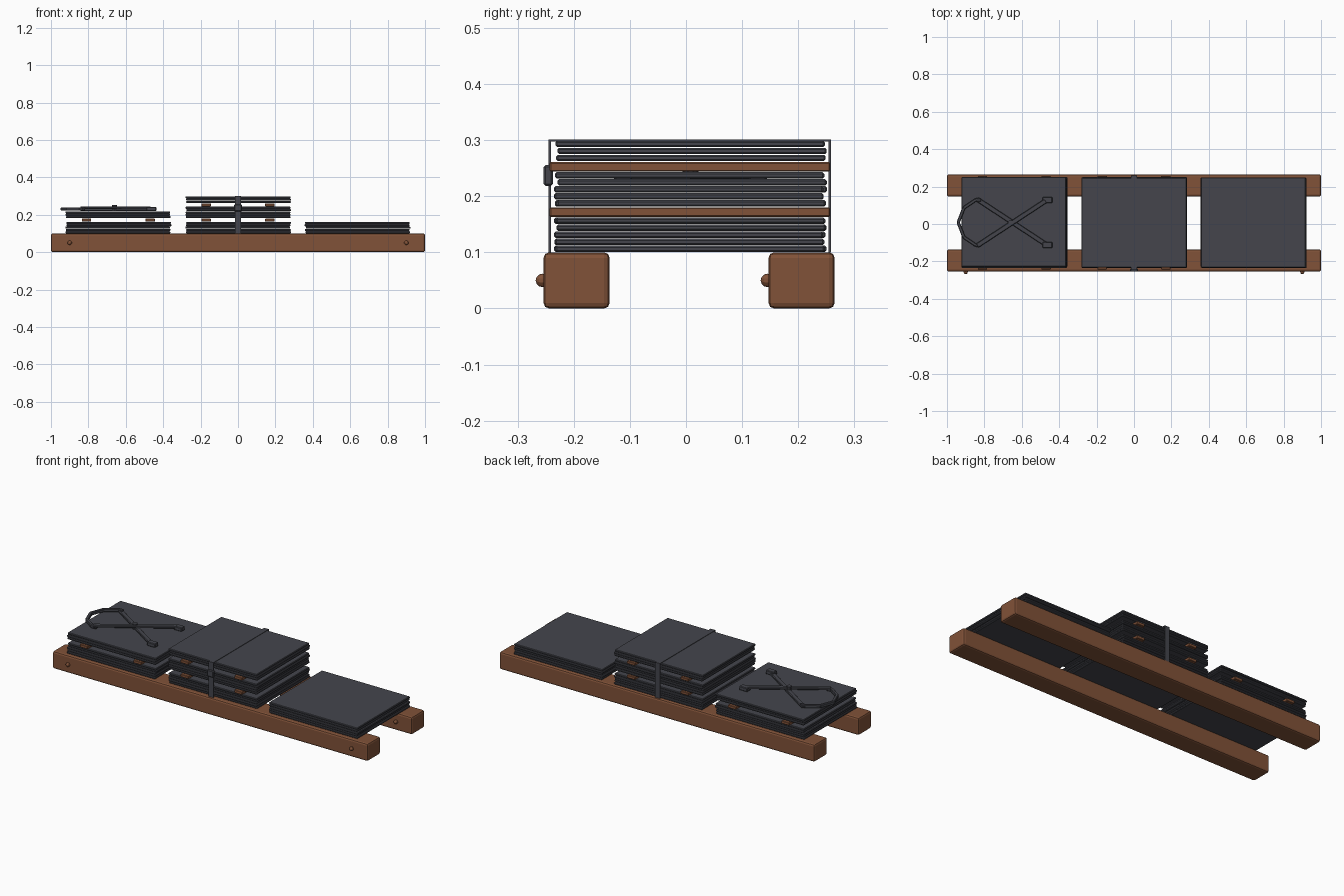
import bpy, bmesh, math, random
from mathutils import Vector, Matrix

random.seed(4)
cube = bpy.data.objects.get("Cube")
if cube:
    bpy.data.objects.remove(cube, do_unlink=True)


def material(name, rgb):
    m = bpy.data.materials.new(name)
    m.use_nodes = True
    m.diffuse_color = (*rgb, 1)
    m.node_tree.nodes["Principled BSDF"].inputs["Base Color"].default_value = (*rgb, 1)
    return m


wood = material("brown wood", (0.22, 0.085, 0.04))
iron = material("dark grey iron", (0.058, 0.06, 0.073))


def finish(name, bm, mat, bevel=0.0, segments=1):
    mesh = bpy.data.meshes.new(name)
    bm.to_mesh(mesh)
    bm.free()
    mesh.materials.append(mat)
    ob = bpy.data.objects.new(name, mesh)
    bpy.context.collection.objects.link(ob)
    if bevel:
        mod = ob.modifiers.new("Bevel", 'BEVEL')
        mod.width, mod.segments = bevel, segments
    return ob


def box(name, centre, size, mat, bevel=0.0, segments=1, turn=0.0):
    bm = bmesh.new()
    bmesh.ops.create_cube(bm, size=1, matrix=Matrix.Diagonal((*size, 1)))
    ob = finish(name, bm, mat, bevel, segments)
    ob.location = centre
    ob.rotation_euler.z = turn
    return ob


def bar(name, a, b, z, width, height):
    """Flat bar lying between two points of the plan."""
    a, b = Vector(a), Vector(b)
    d, mid = b - a, (a + b) / 2
    box(name, (mid.x, mid.y, z), (d.length + width * 0.3, width, height),
        iron, 0.003, 1, math.atan2(d.y, d.x))


# Two support beams with round pegs on their front faces
for side, y in (("front", -0.195), ("back", 0.206)):
    box(side + "_beam", (0, y, 0.05), (2, 0.118, 0.1), wood, 0.01, 2)
    for x in (-0.9, 0.9):
        bm = bmesh.new()
        bmesh.ops.create_uvsphere(bm, u_segments=10, v_segments=6, radius=0.012)
        peg = finish(side + "_peg", bm, wood)
        peg.location = (x, y - 0.061, 0.05)
        peg.rotation_euler.x = math.pi / 2

# Stacks of plates: bundles of sheets parted by wooden spacers
PITCH = 0.0125
for stack, cx, bundles in (("right", -0.64, (5, 3)), ("middle", 0, (5, 5, 3)), ("left", 0.64, (5,))):
    z = 0.1
    for i, count in enumerate(bundles):
        if i:
            for dx in (-0.17, 0.17):
                box(stack + "_spacer", (cx + dx, 0.007, z + 0.009), (0.05, 0.5, 0.0165), wood, 0.002)
            z += 0.0185
        for _ in range(count):
            jx, jy = random.uniform(-0.004, 0.004), random.uniform(-0.004, 0.004)
            box(stack + "_plate", (cx + jx, 0.008 + jy, z + PITCH / 2), (0.56, 0.48, 0.0112), iron, 0.003)
            z += PITCH

# Strap and buckle round the middle stack
for side, y in (("front", -0.243), ("back", 0.256)):
    box(side + "_strap", (0, y, 0.2), (0.03, 0.004, 0.2), iron)
box("top_strap", (0, 0.0065, 0.2995), (0.03, 0.503, 0.004), iron)
box("buckle", (0, -0.2455, 0.237), (0.042, 0.017, 0.038), iron, 0.004)

# Crossed tongs lying on the right stack
cx, cy = -0.66, 0.008
for s, z in ((1, 0.226), (-1, 0.237)):
    bar("tong_arm", (-0.835, cy + s * 0.122), (-0.475, cy - s * 0.114), z, 0.025, 0.013)
    box("tong_jaw", (-0.463, cy - s * 0.12, 0.231), (0.052, 0.032, 0.022), iron, 0.003)
    # bent handle half
    path = [(-0.82, 0.12), (-0.845, 0.122), (-0.91, 0.078), (-0.94, 0)]
    for a, b in zip(path, path[1:]):
        bar("tong_handle", (a[0], cy + s * a[1]), (b[0], cy + s * b[1]), 0.231, 0.017, 0.018)
bm = bmesh.new()
bmesh.ops.create_cone(bm, cap_ends=True, segments=10, radius1=0.014, radius2=0.014, depth=0.03)
finish("tong_pivot", bm, iron).location = (cx, cy, 0.236)
